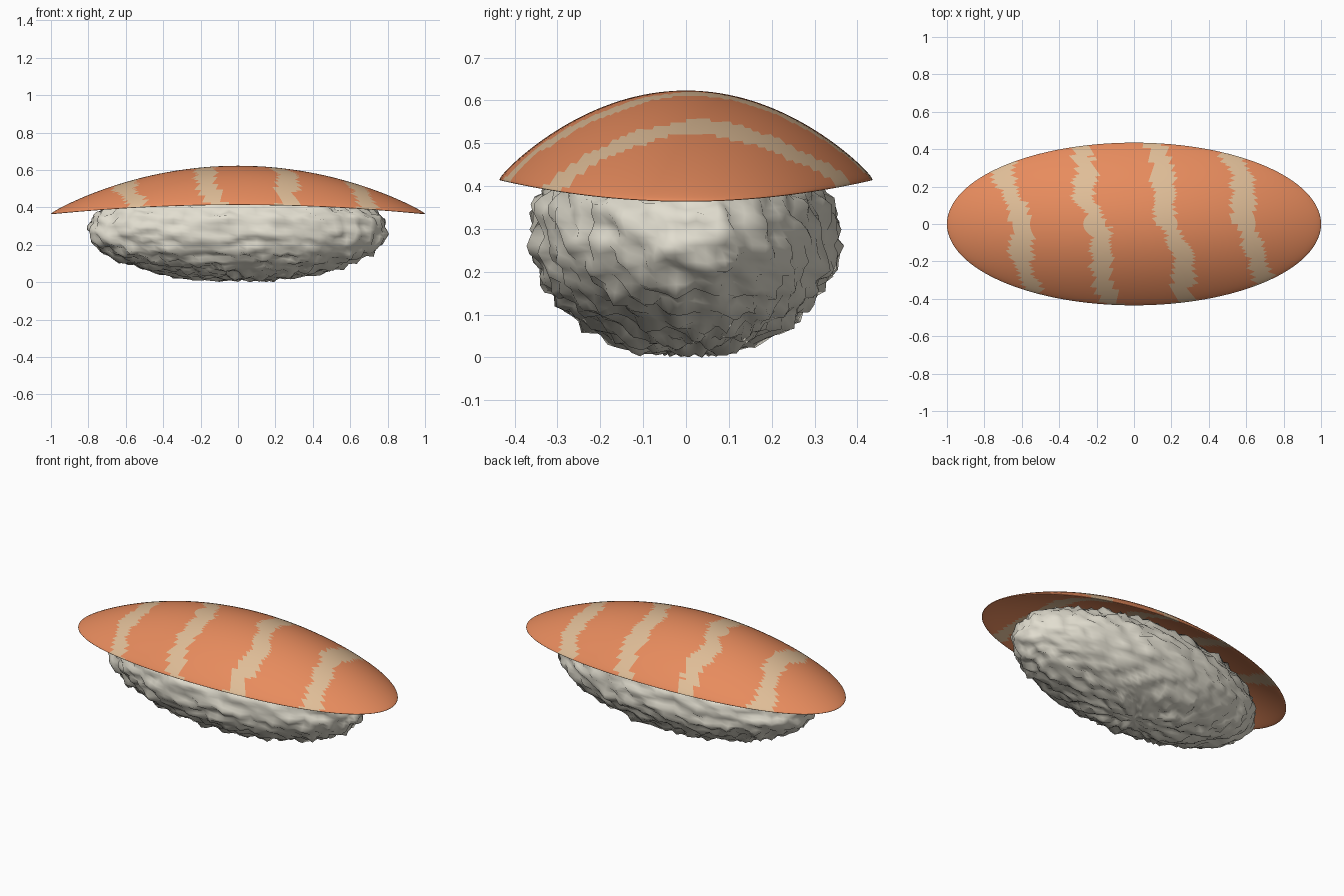
import bpy, bmesh, math
from mathutils import Vector, noise

if "Cube" in bpy.data.objects:
    bpy.data.objects.remove(bpy.data.objects["Cube"])


def material(name, rgb):
    m = bpy.data.materials.new(name)
    m.diffuse_color = (*rgb, 1)
    m.use_nodes = True
    m.node_tree.nodes["Principled BSDF"].inputs["Base Color"].default_value = m.diffuse_color
    return m


def sphere_part(name, segs, rings, mats, shape, pick=None):
    """Unit sphere reshaped by shape(co); faces coloured by pick(centre)."""
    bm = bmesh.new()
    bmesh.ops.create_uvsphere(bm, u_segments=segs, v_segments=rings, radius=1)
    for v in bm.verts:
        v.co = shape(v.co.copy())
    for f in bm.faces:
        f.smooth = True
        if pick:
            f.material_index = pick(f.calc_center_median())
    me = bpy.data.meshes.new(name)
    bm.to_mesh(me)
    bm.free()
    for m in mats:
        me.materials.append(m)
    ob = bpy.data.objects.new(name, me)
    bpy.context.collection.objects.link(ob)
    return ob


rice_white = material("rice white", (0.76, 0.73, 0.63))
salmon = material("salmon orange", (0.80, 0.26, 0.11))
fat = material("pale fat stripe", (0.74, 0.51, 0.31))


# Rice: bumpy ellipsoid
def rice_shape(p):
    q = Vector((p.x * 0.79, p.y * 0.35, p.z * 0.265))
    n = Vector((p.x / 0.79, p.y / 0.35, p.z / 0.265)).normalized()
    q += n * (0.035 * noise.noise(q * 23) + 0.004)
    q.z = max(q.z + 0.28, 0)
    return q


sphere_part("rice", 96, 48, [rice_white], rice_shape)


# Fish slice: thin lens draped downward toward its rim
def fish_shape(p):
    r2 = p.x ** 2 + p.y ** 2
    z = 0.588 + 0.035 * p.z - 0.173 * r2 - 0.05 * p.x ** 2
    return Vector((p.x, p.y * 0.435, z))


# Four slanted, slightly wavy stripes
def stripe(c):
    wave = 0.018 * math.sin(c.y * 14 + c.x * 3) + 0.03 * noise.noise(c * 14)
    x = c.x + 0.21 * c.y + wave
    return int(any(abs(x - s) < 0.052 for s in (-0.62, -0.21, 0.20, 0.61)))


sphere_part("fish_slice", 128, 80, [salmon, fat], fish_shape, stripe)
